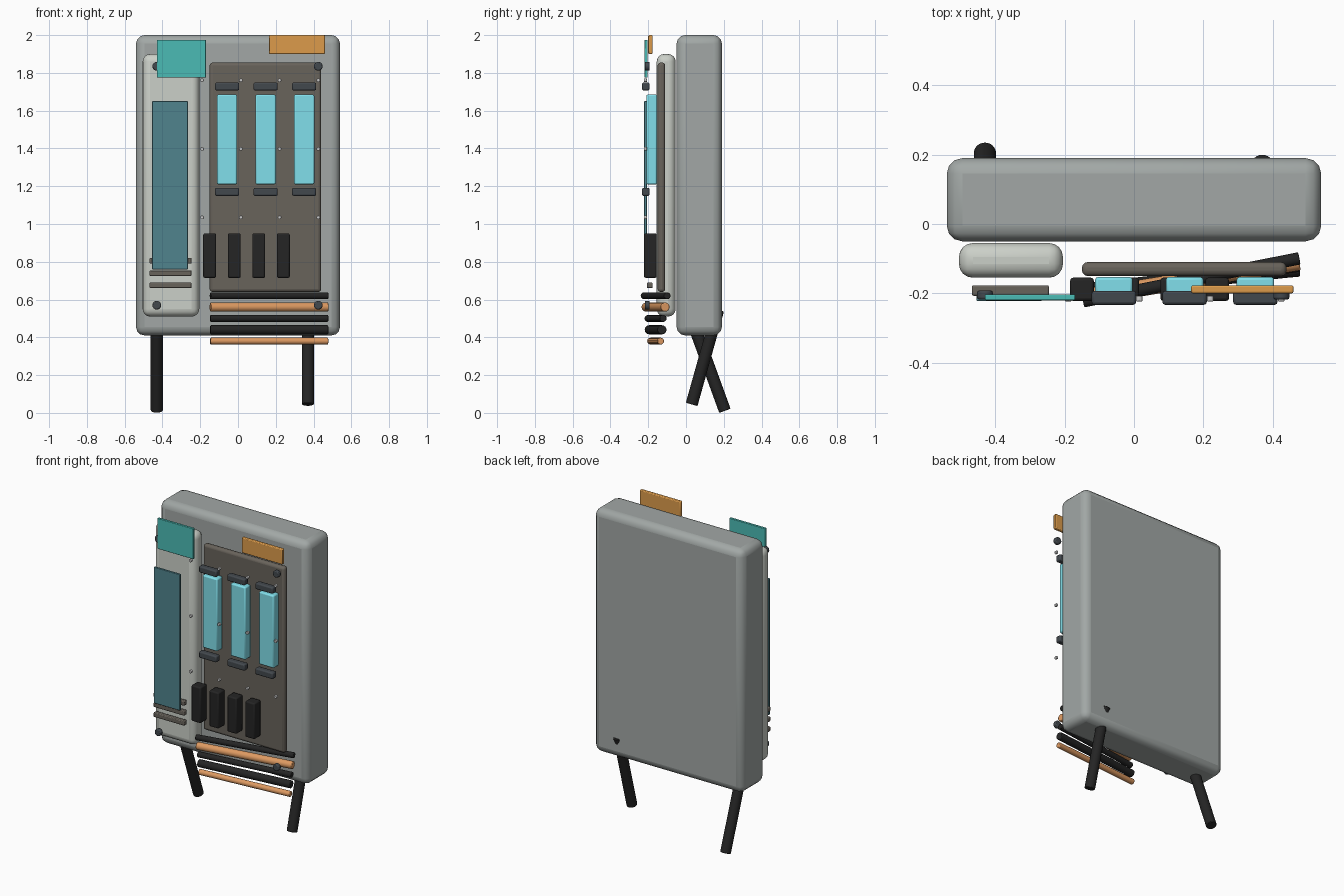
import bpy
from math import pi
from mathutils import Vector

if "Cube" in bpy.data.objects:
    bpy.data.objects.remove(bpy.data.objects["Cube"], do_unlink=True)


def material(name, r, g, b):
    mat = bpy.data.materials.new(name)
    mat.use_nodes = True
    mat.diffuse_color = (r, g, b, 1)
    mat.node_tree.nodes["Principled BSDF"].inputs["Base Color"].default_value = (r, g, b, 1)
    return mat


GREY = material("case_grey", 0.36, 0.39, 0.38)
PALE = material("pale_grey", 0.60, 0.63, 0.58)
PLATE = material("plate_brown", 0.14, 0.125, 0.105)
CYAN = material("cell_cyan", 0.22, 0.74, 0.83)
GLASS = material("window_blue", 0.08, 0.23, 0.27)
TEAL = material("tag_teal", 0.07, 0.50, 0.46)
AMBER = material("tag_amber", 0.72, 0.33, 0.07)
COPPER = material("copper", 0.72, 0.32, 0.12)
SLATE = material("slate", 0.055, 0.065, 0.075)
BLACK = material("rubber_black", 0.018, 0.018, 0.018)
STEEL = material("steel", 0.62, 0.62, 0.60)


def finish(obj, name, mat, bevel, segments):
    obj.name = obj.data.name = name
    obj.data.materials.append(mat)
    if bevel:
        mod = obj.modifiers.new("soft_edges", "BEVEL")
        mod.width = bevel
        mod.segments = segments
        mod.limit_method = "ANGLE"
    bpy.ops.object.shade_smooth_by_angle(angle=pi / 6)
    return obj


def box(name, x, y, z, mat, bevel=0.005, segments=2):
    """Box from its (min, max) range on each axis."""
    bpy.ops.mesh.primitive_cube_add(size=1, location=[(a + b) / 2 for a, b in (x, y, z)])
    obj = bpy.context.object
    obj.scale = [b - a for a, b in (x, y, z)]
    bpy.ops.object.transform_apply(location=False, rotation=False, scale=True)
    return finish(obj, name, mat, bevel, segments)


def rod(name, start, end, radius, mat, bevel=0.004, sides=24):
    """Cylinder running between two points."""
    a, b = Vector(start), Vector(end)
    bpy.ops.mesh.primitive_cylinder_add(vertices=sides, radius=radius,
                                        depth=(b - a).length, location=(a + b) / 2)
    obj = bpy.context.object
    obj.rotation_euler = (b - a).to_track_quat("Z", "Y").to_euler()
    return finish(obj, name, mat, bevel, 2)


# Main case and the two front panels
box("case", (-0.54, 0.54), (-0.05, 0.19), (0.41, 2.0), GREY, 0.045, 3)
box("side_panel", (-0.505, -0.205), (-0.155, -0.055), (0.51, 1.90), PALE, 0.04, 4)
box("back_plate", (-0.15, 0.44), (-0.15, -0.11), (0.64, 1.855), PLATE, 0.016, 3)

# Window and vent slats on the side panel
box("window", (-0.455, -0.265), (-0.222, -0.207), (0.76, 1.65), GLASS, 0.003)
for i in range(3):
    z = 0.805 - i * 0.065
    box(f"vent_slat_{i + 1}", (-0.468, -0.245), (-0.207, -0.177), (z - 0.015, z + 0.015), PLATE)

# Tags at the top edge
box("teal_tag", (-0.43, -0.17), (-0.22, -0.203), (1.775, 1.975), TEAL, 0.003)
box("amber_tag", (0.165, 0.46), (-0.2, -0.177), (1.90, 2.0), AMBER)

# Cells with a clip at each end
for i in range(3):
    x = -0.058 + i * 0.204
    box(f"cell_{i + 1}", (x - 0.054, x + 0.054), (-0.21, -0.153), (1.21, 1.685), CYAN, 0.008)
    for end, z in (("lower", 1.17), ("upper", 1.728)):
        box(f"{end}_clip_{i + 1}", (x - 0.064, x + 0.064), (-0.233, -0.193),
            (z - 0.021, z + 0.021), SLATE, 0.008)

# Row of switch blocks
for i in range(4):
    x = -0.15 + i * 0.13
    box(f"switch_block_{i + 1}", (x - 0.034, x + 0.034), (-0.222, -0.155),
        (0.715, 0.95), BLACK if i else SLATE, 0.008).data.materials[0] = BLACK

# Corner screws and small rivets
for side, x in (("right", -0.43), ("left", 0.425)):
    for level, z in (("lower", 0.57), ("upper", 1.835)):
        rod(f"{side}_{level}_screw", (x, -0.218, z), (x, -0.192, z), 0.023, SLATE, 0.006)
for row in range(3):
    for col in range(4):
        x, z = -0.19 + col * 0.205, 1.035 + row * 0.363
        rod(f"rivet_{row + 1}_{col + 1}", (x, -0.223, z), (x, -0.207, z), 0.01, STEEL, 0.002, 12)

# Fanned cables: height, radius, sideways swing
cables = [(0.62, 0.018, 0.062, BLACK), (0.56, 0.024, 0.051, COPPER), (0.5, 0.018, 0.041, BLACK),
          (0.44, 0.024, 0.034, BLACK), (0.38, 0.018, 0.027, COPPER)]
for i, (z, radius, swing, mat) in enumerate(cables):
    rod(f"cable_{i + 1}", (-0.147, -0.161 - swing, z), (0.477, -0.161 + swing, z), radius, mat)

# Crossed legs
rod("right_leg", (-0.43, 0.206, 0.011), (-0.43, 0.028, 0.5), 0.032, BLACK)
rod("left_leg", (0.37, 0.03, 0.045), (0.37, 0.17, 0.545), 0.032, BLACK)
